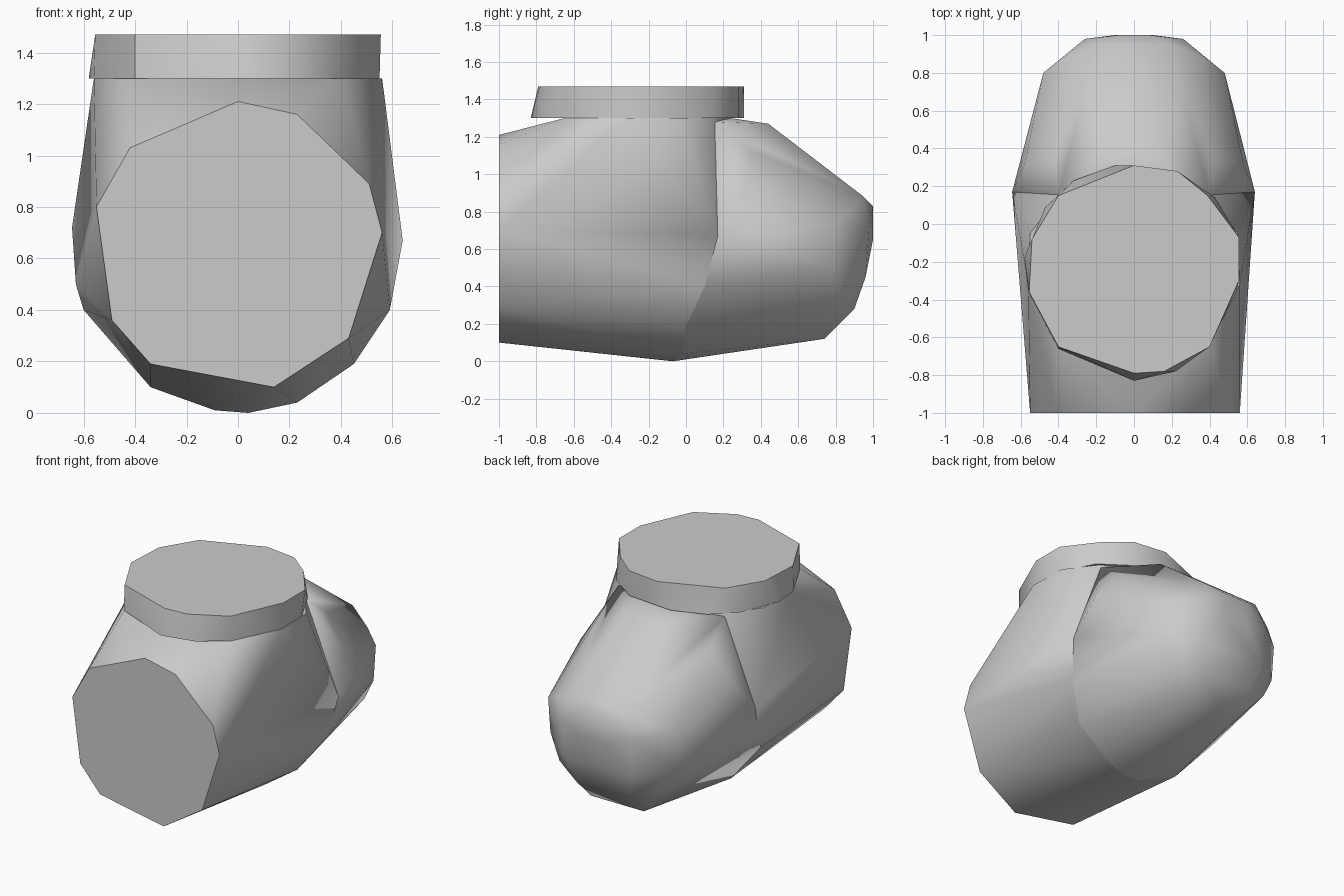
import bpy, bmesh, math

default = bpy.data.objects.get("Cube")
if default:
    bpy.data.objects.remove(default, do_unlink=True)

grey = bpy.data.materials.new("plain grey")
grey.use_nodes = True
grey.diffuse_color = (0.6, 0.6, 0.6, 1)
grey.node_tree.nodes["Principled BSDF"].inputs["Base Color"].default_value = (0.6, 0.6, 0.6, 1)


def mirrored(points):
    """The points and their mirror images across x = 0."""
    return points + [(-x, y, z) for x, y, z in points if x]


def hull(name, points, angle):
    """A faceted solid stretched around the points."""
    bm = bmesh.new()
    for p in points:
        bm.verts.new(p)
    bmesh.ops.remove_doubles(bm, verts=bm.verts[:], dist=0.001)
    bmesh.ops.convex_hull(bm, input=bm.verts[:])
    loose = [v for v in bm.verts if not v.link_faces]
    bmesh.ops.delete(bm, geom=loose, context='VERTS')
    bmesh.ops.dissolve_limit(bm, angle_limit=math.radians(1),
                             verts=bm.verts[:], edges=bm.edges[:])
    bmesh.ops.recalc_face_normals(bm, faces=bm.faces[:])
    mesh = bpy.data.meshes.new(name)
    bm.to_mesh(mesh)
    bm.free()
    mesh.materials.append(grey)
    ob = bpy.data.objects.new(name, mesh)
    bpy.context.collection.objects.link(ob)
    bpy.ops.object.select_all(action='DESELECT')
    ob.select_set(True)
    bpy.context.view_layer.objects.active = ob
    bpy.ops.object.shade_smooth_by_angle(angle=math.radians(angle))
    return ob


# Flat front opening, slightly uneven
opening = [(x, -1, z) for x, z in (
    (0, 1.21), (0.23, 1.16), (0.51, 0.89), (0.56, 0.7), (0.43, 0.29),
    (0.14, 0.1), (-0.34, 0.19), (-0.49, 0.36), (-0.55, 0.8), (-0.42, 1.03))]

# Widest belt and keel, shared by the front and rear parts
belt = [(0.64, 0.17, 0.67), (0.59, 0.1, 0.4), (0.45, 0, 0.19),
        (0.23, -0.02, 0.04), (0.04, -0.07, 0), (-0.09, -0.07, 0.01),
        (-0.34, 0, 0.1), (-0.6, 0.05, 0.4), (-0.63, 0.13, 0.5),
        (-0.645, 0.17, 0.72)]

# Rim under the collar
shoulder = mirrored([(0.4, -0.65, 1.3), (0.56, -0.32, 1.3), (0.55, -0.05, 1.3),
                     (0.4, 0.15, 1.3), (0.2, 0.24, 1.3)])
hull("front_body", opening + belt + shoulder, 40)

# Rounded rear lobe
lobe = mirrored([
    (0.2, 0.24, 1.3), (0.15, 0.44, 1.27), (0.42, 0.36, 1.12), (0.58, 0.31, 0.92),
    (0.48, 0.8, 0.74), (0.47, 0.79, 0.5), (0.36, 0.88, 0.8), (0.2, 0.95, 0.88),
    (0.26, 0.98, 0.72), (0.08, 1, 0.83), (0.1, 1, 0.65), (0.25, 0.96, 0.45),
    (0.38, 0.82, 0.34), (0.2, 0.9, 0.28), (0.2, 0.74, 0.12), (0.4, 0.15, 1.28)])
hull("rear_body", belt + lobe, 50)

# Short collar on top
top_rim = [(x, y, 1.47) for x, y in (
    (0, 0.31), (0.23, 0.28), (0.39, 0.15), (0.555, -0.07), (0.555, -0.3), (0.4, -0.65),
    (0.16, -0.78), (0, -0.79), (-0.4, -0.65), (-0.555, -0.36), (-0.54, -0.08), (-0.4, 0.15))]
base_rim = [(x, y, 1.3) for x, y in (
    (-0.1, 0.31), (0.23, 0.28), (0.43, 0.14), (0.55, -0.1), (0.55, -0.33), (0.4, -0.65),
    (0.22, -0.78), (0, -0.83), (-0.4, -0.66), (-0.56, -0.36), (-0.58, -0.18), (-0.47, 0.09),
    (-0.32, 0.23))]
hull("collar", top_rim + base_rim, 30)
